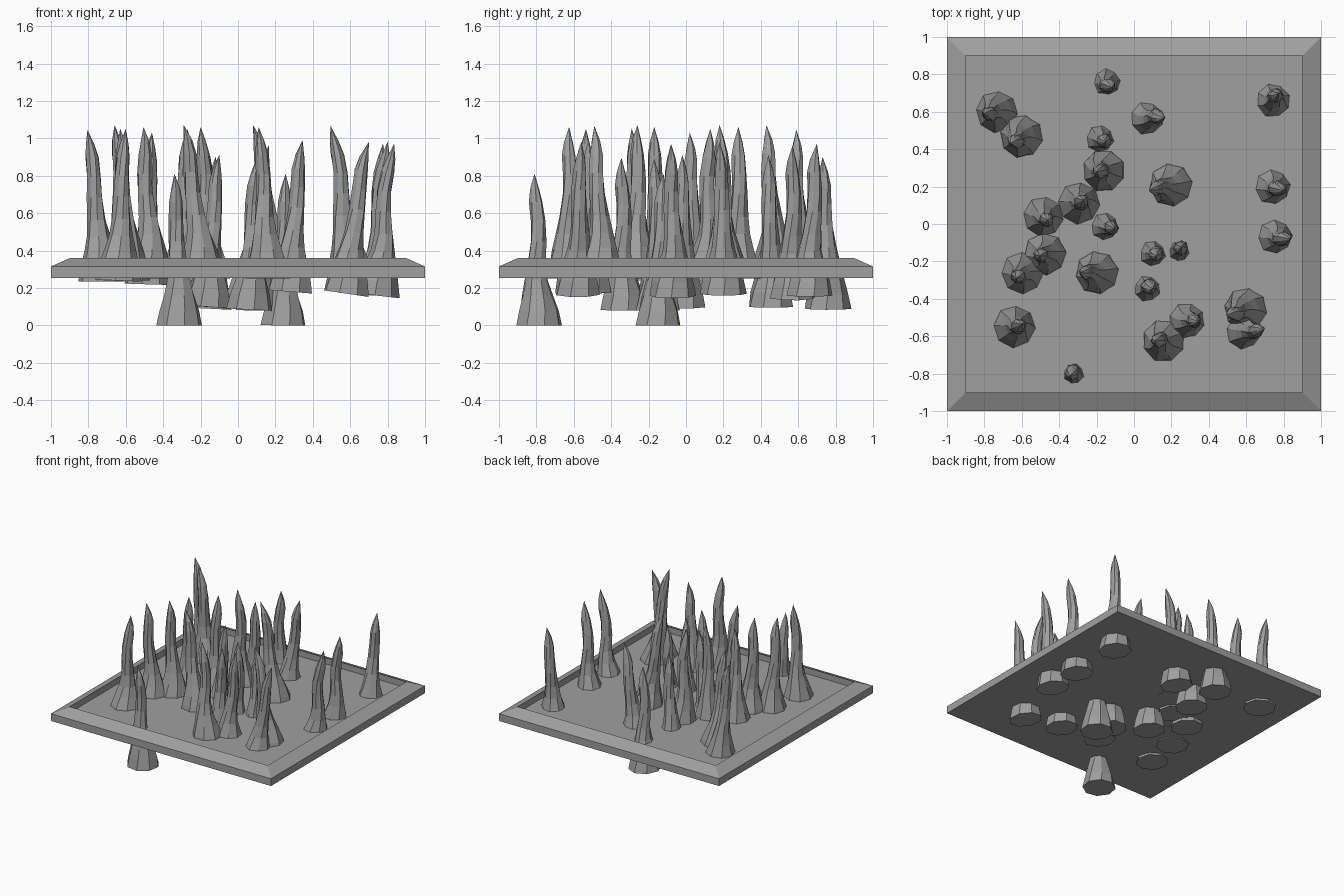
import bpy, bmesh, math

grey = bpy.data.materials.new("stone_grey")
grey.diffuse_color = (0.35, 0.35, 0.35, 1)


def make_object(name, bm):
    bmesh.ops.recalc_face_normals(bm, faces=bm.faces)
    mesh = bpy.data.meshes.new(name)
    bm.to_mesh(mesh)
    bm.free()
    mesh.materials.append(grey)
    obj = bpy.data.objects.new(name, mesh)
    bpy.context.collection.objects.link(obj)
    return obj


def loft(bm, rings):
    for a, b in zip(rings, rings[1:]):
        n = len(a)
        for i in range(n):
            j = (i + 1) % n
            bm.faces.new((a[i], a[j], b[j], b[i]))


# Square tray: flat underside, sloping rim, sunken floor
def build_tray():
    bm = bmesh.new()
    rings = []
    for half, z in [(1, 0.255), (1, 0.315), (0.9, 0.36), (0.9, 0.31)]:
        rings.append([bm.verts.new((sx * half, sy * half, z))
                      for sx, sy in ((-1, -1), (1, -1), (1, 1), (-1, 1))])
    loft(bm, rings)
    bm.faces.new(rings[0])
    bm.faces.new(rings[-1])
    make_object("tray", bm)


# Spike section: height, radius, share of the lean, sideways sway
PROFILE = [(0, 0.125, 0, 0), (0.08, 0.11, 0.05, 0), (0.16, 0.086, 0.14, 0.006),
           (0.24, 0.064, 0.26, 0.010), (0.33, 0.050, 0.38, 0.006),
           (0.45, 0.042, 0.45, -0.006), (0.56, 0.039, 0.52, -0.008),
           (0.66, 0.036, 0.65, 0), (0.73, 0.024, 0.80, 0.003)]
HEIGHT = 0.812
SIDES = 8


def build_spike(index, x, y, z, tip_x, tip_y):
    bm = bmesh.new()
    dx, dy = tip_x - x, tip_y - y
    tilt = max(dx, 0) / HEIGHT
    phase = index * 0.7
    rings = []
    for h, r, lean, sway in PROFILE:
        ring = []
        for k in range(SIDES):
            a = phase + k * math.tau / SIDES + h * 0.9
            rr = r * (1 + 0.08 * math.sin(3 * a + 9 * h) * min(1, h * 4))
            px, py = rr * math.cos(a), rr * math.sin(a)
            ring.append(bm.verts.new((x + dx * lean + px + sway * math.cos(phase),
                                      y + dy * lean + py + sway * math.sin(phase),
                                      max(0, z + h - tilt * px))))
        rings.append(ring)
    loft(bm, rings)
    bm.faces.new(rings[0])
    # pointed bent tip
    top = bm.verts.new((tip_x, tip_y, z + HEIGHT))
    last = rings[-1]
    for k in range(SIDES):
        bm.faces.new((last[k], last[(k + 1) % SIDES], top))
    make_object("spike_%02d" % index, bm)


# Spike placement: base x, y, z and tip x, y
SPIKES = [
    (-0.16, 0.76, 0.09, -0.12, 0.73), (-0.73, 0.60, 0.235, -0.805, 0.59),
    (-0.60, 0.47, 0.26, -0.66, 0.43), (-0.18, 0.455, 0.10, -0.15, 0.44),
    (-0.16, 0.285, 0.25, -0.20, 0.28), (0.06, 0.57, 0.15, 0.165, 0.57),
    (0.74, 0.66, 0.16, 0.775, 0.70), (0.20, 0.21, 0.26, 0.08, 0.18),
    (0.73, 0.20, 0.17, 0.80, 0.18), (0.74, -0.07, 0.16, 0.835, -0.08),
    (-0.295, 0.11, 0.24, -0.27, 0.13), (-0.485, 0.04, 0.22, -0.46, 0.02),
    (-0.16, -0.015, 0.10, -0.10, -0.02), (0.105, -0.15, 0.08, 0.12, -0.17),
    (0.24, -0.15, 0.0, 0.255, -0.12), (0.06, -0.335, 0.085, 0.10, -0.345),
    (-0.195, -0.26, 0.26, -0.29, -0.26), (-0.475, -0.16, 0.25, -0.505, -0.17),
    (-0.595, -0.26, 0.24, -0.63, -0.29), (-0.64, -0.55, 0.24, -0.60, -0.535),
    (0.60, -0.455, 0.255, 0.495, -0.49), (0.58, -0.58, 0.17, 0.70, -0.56),
    (0.28, -0.515, 0.18, 0.345, -0.52), (0.16, -0.625, 0.25, 0.11, -0.625),
    (-0.315, -0.785, 0.0, -0.34, -0.81),
]

build_tray()
for i, spec in enumerate(SPIKES):
    build_spike(i + 1, *spec)
